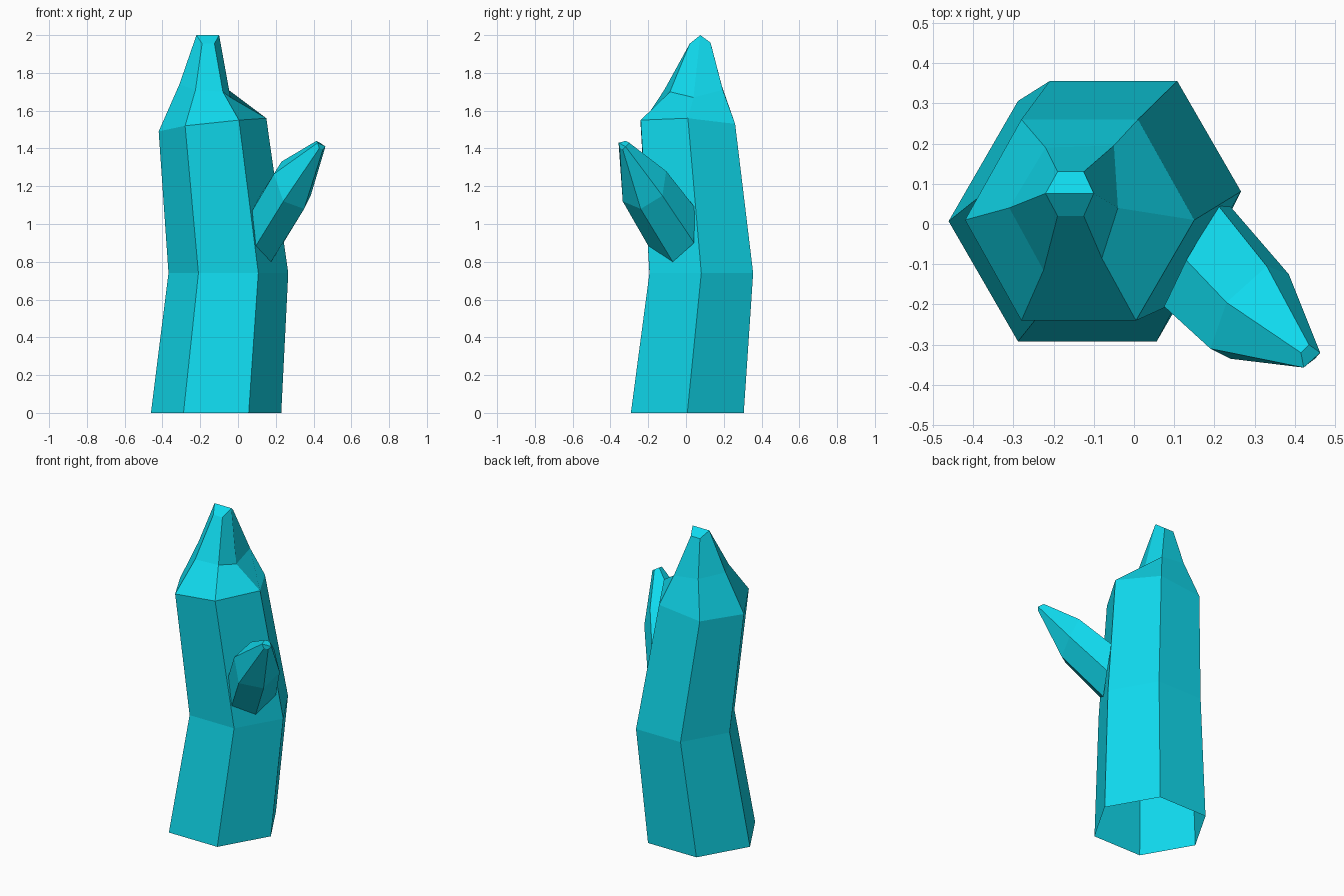
import bpy, bmesh
from math import cos, sin, radians

mat = bpy.data.materials.new("cyan_crystal")
mat.diffuse_color = (0.005, 0.70, 0.85, 1)


def hexagon(cx, cy, r, z):
    return [(cx + r * cos(radians(60 * i)), cy + r * sin(radians(60 * i)), z)
            for i in range(6)]


def crystal(name, rings, k):
    """Loft six-sided rings, closing the last with a roof whose ridge joins corners k and k+3."""
    bm = bmesh.new()
    loops = [[bm.verts.new(p) for p in ring] for ring in rings]
    for lo, hi in zip(loops, loops[1:]):
        for i in range(6):
            j = (i + 1) % 6
            bm.faces.new((lo[i], lo[j], hi[j], hi[i]))
    top = loops[-1]
    for s in (k, k + 3):
        bm.faces.new([top[(s + n) % 6] for n in range(4)])
    bmesh.ops.recalc_face_normals(bm, faces=bm.faces[:])
    mesh = bpy.data.meshes.new(name)
    bm.to_mesh(mesh)
    bm.free()
    mesh.materials.append(mat)
    obj = bpy.data.objects.new(name, mesh)
    bpy.context.collection.objects.link(obj)


# Main column: open base, bent waist, tilted shoulder, neck, ridged tip
# (corners run counter-clockwise from the right)
crystal("main_crystal", [
    hexagon(-0.116, 0.007, 0.345, 0),
    hexagon(-0.051, 0.081, 0.317, 0.74),
    [(0.15, 0.01, 1.56), (0.01, 0.26, 1.53), (-0.28, 0.26, 1.50),
     (-0.42, 0.01, 1.49), (-0.28, -0.24, 1.52), (0.005, -0.24, 1.55)],
    [(-0.04, 0.04, 1.67), (-0.05, 0.195, 1.71), (-0.22, 0.19, 1.73),
     (-0.31, 0.04, 1.74), (-0.225, -0.115, 1.71), (-0.08, -0.085, 1.70)],
    [(-0.10, 0.076, 2.0), (-0.125, 0.13, 1.96), (-0.19, 0.13, 1.96),
     (-0.22, 0.076, 2.0), (-0.19, 0.02, 1.955), (-0.125, 0.02, 1.955)],
], 0)

# Side shoot: embedded base, widest ring, small ridged tip
crystal("side_crystal", [
    [(0.13, -0.09, 1.17), (0.21, 0.045, 1.09), (0.24, 0.043, 0.90),
     (0.175, -0.07, 0.80), (0.095, -0.20, 0.885), (0.075, -0.205, 1.07)],
    [(0.23, -0.195, 1.33), (0.33, -0.105, 1.28), (0.385, -0.125, 1.15),
     (0.35, -0.24, 1.08), (0.24, -0.335, 1.12), (0.19, -0.31, 1.265)],
    [(0.415, -0.32, 1.44), (0.435, -0.30, 1.43), (0.463, -0.32, 1.41),
     (0.45, -0.335, 1.395), (0.43, -0.35, 1.40), (0.422, -0.357, 1.43)],
], 2)
